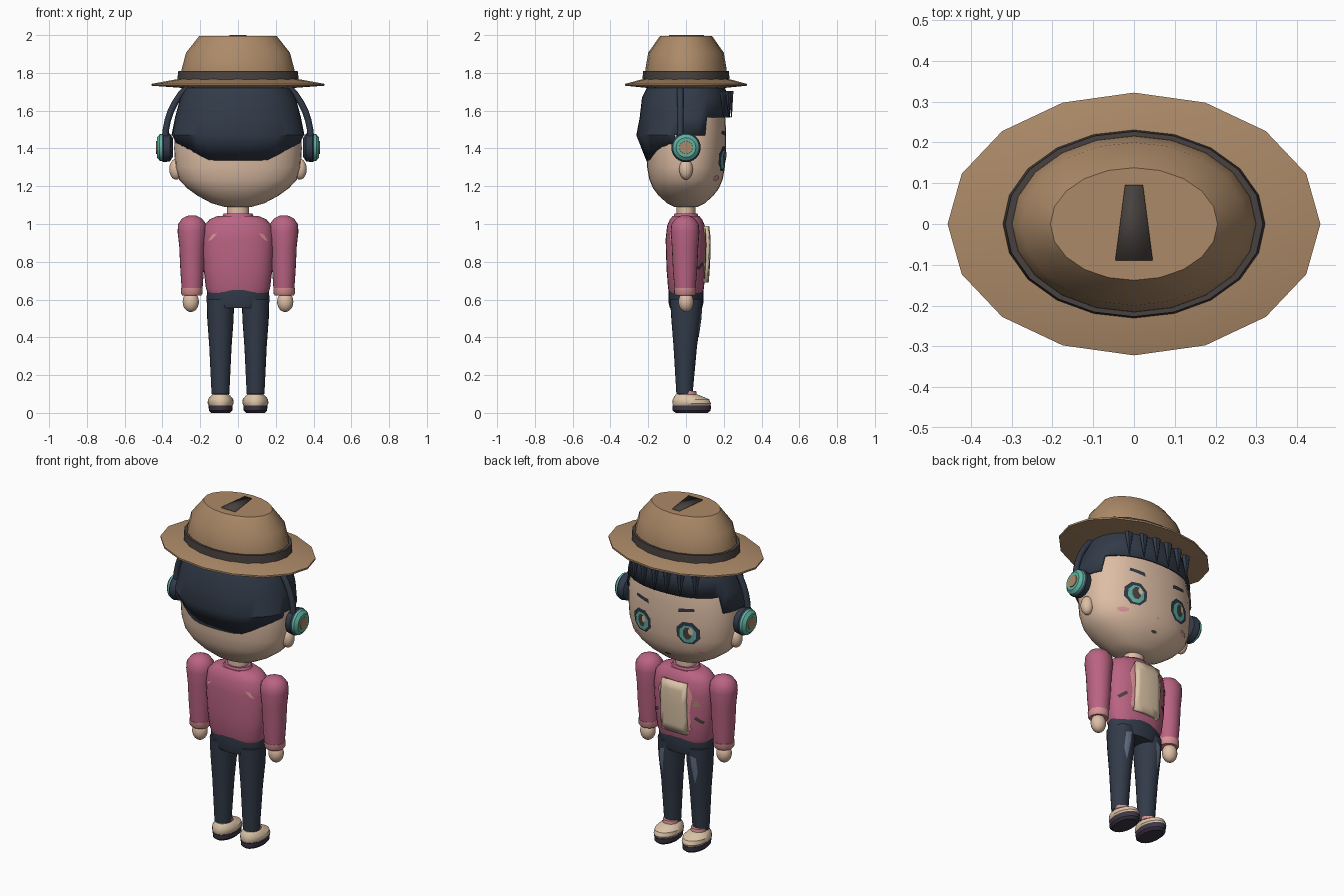
import bpy, bmesh, math
from mathutils import Vector, Matrix
from mathutils.bvhtree import BVHTree

cube = bpy.data.objects.get("Cube")
if cube:
    bpy.data.objects.remove(cube, do_unlink=True)


def material(name, rgb):
    lin = [((c / 255 + 0.055) / 1.055) ** 2.4 for c in rgb] + [1]
    m = bpy.data.materials.new(name)
    m.use_nodes = True
    m.diffuse_color = lin
    m.node_tree.nodes["Principled BSDF"].inputs["Base Color"].default_value = lin
    return m


TAN = material("hat tan", (172, 138, 104))
BROWN = material("band brown", (72, 65, 62))
NAVY = material("navy", (50, 59, 73))
SKIN = material("skin", (222, 190, 165))
PINK = material("jacket pink", (186, 99, 130))
BLUSH = material("pale pink", (218, 146, 150))
TEAL = material("teal", (95, 178, 162))
CREAM = material("cream", (220, 197, 168))
PLUM = material("sole plum", (62, 54, 70))
SLATE = material("worn slate", (98, 112, 134))


def finish(name, bm, mat, angle=35):
    mesh = bpy.data.meshes.new(name)
    bm.to_mesh(mesh)
    bm.free()
    ob = bpy.data.objects.new(name, mesh)
    bpy.context.collection.objects.link(ob)
    mesh.materials.append(mat)
    bpy.ops.object.select_all(action="DESELECT")
    ob.select_set(True)
    bpy.context.view_layer.objects.active = ob
    bpy.ops.object.shade_smooth_by_angle(angle=math.radians(angle))
    return ob


def loft(name, rings, mat, n=24, power=2, at=(0, 0, 0), turn=None, trim=None):
    """Skin rounded rings (z, rx, ry, centre y) and cap both ends."""
    bm, loops = bmesh.new(), []
    for z, rx, ry, *cy in rings:
        loop = []
        for i in range(n):
            a = 2 * math.pi * i / n
            c, s = math.cos(a), math.sin(a)
            x = rx * math.copysign(abs(c) ** (2 / power), c)
            y = ry * math.copysign(abs(s) ** (2 / power), s) + (cy[0] if cy else 0)
            loop.append(bm.verts.new((x, y, z)))
        loops.append(loop)
    for a, b in zip(loops, loops[1:]):
        for i in range(n):
            j = (i + 1) % n
            bm.faces.new((a[i], a[j], b[j], b[i]))
    bm.faces.new(loops[0][::-1])
    bm.faces.new(loops[-1])
    if trim:
        trim(bm)
    if turn:
        bm.transform(turn)
    bm.transform(Matrix.Translation(at))
    return finish(name, bm, mat)


def ellipsoid(name, at, size, mat):
    bm = bmesh.new()
    bmesh.ops.create_uvsphere(bm, u_segments=20, v_segments=12, radius=1)
    bm.transform(Matrix.Translation(at) @ Matrix.Diagonal((*size, 1)))
    return finish(name, bm, mat)


def decal(name, target, outline, mat, lift=0.004, facing=1, thick=0):
    """Drape a flat outline of (x, z) points over the target along y."""
    mesh = target.data
    tree = BVHTree.FromPolygons([v.co for v in mesh.vertices],
                                [p.vertices for p in mesh.polygons])
    pts = []
    for p, q in zip(outline, outline[1:] + outline[:1]):
        pts += [Vector(p).lerp(Vector(q), k / 3) for k in range(3)]
    mid = sum(pts, Vector((0, 0))) / len(pts)
    bm = bmesh.new()

    def drop(p):
        hit = tree.ray_cast(Vector((p.x, facing, p.y)), Vector((0, -facing, 0)))[0]
        y = hit.y if hit else 0
        return bm.verts.new((p.x, y + facing * lift, p.y))

    rings = [[drop(mid.lerp(p, f)) for p in pts] for f in (1, 0.7, 0.35)]
    centre = drop(mid)
    for i in range(len(pts)):
        j = (i + 1) % len(pts)
        for a, b in zip(rings, rings[1:]):
            bm.faces.new((a[i], a[j], b[j], b[i]))
        bm.faces.new((rings[-1][i], rings[-1][j], centre))
    bm.normal_update()
    if sum(f.normal.y for f in bm.faces) * facing < 0:
        bmesh.ops.reverse_faces(bm, faces=bm.faces[:])
    ob = finish(name, bm, mat)
    if thick:
        ob.modifiers.new("thickness", "SOLIDIFY").thickness = thick
    return ob


def oval(x, z, rx, rz, n=8):
    return [(x + rx * math.cos(2 * math.pi * (i + 0.5) / n),
             z + rz * math.sin(2 * math.pi * (i + 0.5) / n)) for i in range(n)]


# Hat
loft("hat_brim", [(1.72, 0.29, 0.2), (1.732, 0.457, 0.322), (1.742, 0.457, 0.322),
                  (1.768, 0.315, 0.225)], TAN, 16)
loft("hat_crown", [(1.76, 0.305, 0.22), (1.82, 0.298, 0.215), (1.907, 0.275, 0.2),
                   (1.995, 0.205, 0.138)], TAN, 20)
loft("hat_band", [(1.762, 0.322, 0.231), (1.81, 0.316, 0.227)], BROWN, 20)
bm = bmesh.new()
bm.faces.new([bm.verts.new((x, y, 2.0)) for x, y in
              ((-0.046, -0.09), (0.046, -0.09), (0.022, 0.095), (-0.022, 0.095))])
crease = finish("hat_crease", bm, BROWN)
crease.modifiers.new("thickness", "SOLIDIFY").thickness = 0.008

# Head and neck
head = loft("head", [(1.09, 0.07, 0.06), (1.11, 0.14, 0.1), (1.15, 0.215, 0.145),
                     (1.19, 0.27, 0.175), (1.235, 0.312, 0.194), (1.3, 0.332, 0.206),
                     (1.4, 0.338, 0.212), (1.5, 0.333, 0.212), (1.6, 0.31, 0.205),
                     (1.7, 0.27, 0.185)], SKIN, 32, 2.25)
loft("neck", [(1.0, 0.058, 0.05), (1.11, 0.058, 0.05)], SKIN)


# Hair: a layered cap opened over the face
def open_face(bm):
    for v in bm.verts:
        if v.co.z < 1.36:
            v.co.z += max(0, abs(v.co.x) - 0.17) * 0.4
    gone = []
    for f in bm.faces:
        c = f.calc_center_median()
        if len(f.verts) > 4 and c.z < 1.5 or c.z < 1.55 and c.y > 0.09 \
                or c.z < 1.46 and c.y > -0.06:
            gone.append(f)
    bmesh.ops.delete(bm, geom=gone, context="FACES")


hair = loft("hair_cap", [(1.335, 0.315, 0.21), (1.47, 0.352, 0.245, -0.018),
                         (1.565, 0.333, 0.24, -0.005), (1.67, 0.305, 0.228, -0.005),
                         (1.725, 0.275, 0.205)], NAVY, 40, 2.2, trim=open_face)
hair.modifiers.new("thickness", "SOLIDIFY").thickness = 0.012
for i in range(6):
    x = -0.2 + 0.08 * i
    y = 0.225 * math.sqrt(1 - (x / 0.34) ** 2) + 0.012
    loft("fringe_spike", [(-0.14, 0.002, 0.002, 0.006), (0, 0.028, 0.018)], NAVY, 6,
         at=(x, y, 1.705))

# Headphone band
curve = bpy.data.curves.new("headphone_band", "CURVE")
curve.dimensions = "3D"
curve.bevel_depth = 0.017
curve.bevel_resolution = 2
spline = curve.splines.new("POLY")
spline.points.add(24)
for i, p in enumerate(spline.points):
    a = math.pi * i / 24
    p.co = (0.385 * math.cos(a), -0.03, 1.45 + 0.385 * math.sin(a), 1)
curve.materials.append(NAVY)
bpy.context.collection.objects.link(bpy.data.objects.new("headphone_band", curve))

# Torso
torso = loft("jacket_body", [(0.635, 0.16, 0.088), (0.66, 0.17, 0.095), (0.76, 0.182, 0.103),
                             (0.92, 0.19, 0.108), (0.99, 0.18, 0.1), (1.025, 0.15, 0.085),
                             (1.042, 0.11, 0.07)], PINK, 28, 2.3)
loft("collar", [(1.03, 0.09, 0.07), (1.055, 0.075, 0.06)], PINK)
decal("shirt_front", torso, [(-0.085, 0.69), (0.085, 0.69), (0.08, 0.99), (-0.08, 0.99)],
      CREAM, 0.024, thick=0.03)
decal("badge", torso, [(-0.15, 0.86), (-0.11, 0.86), (-0.13, 0.905)], TAN)
loft("hips", [(0.555, 0.15, 0.085), (0.585, 0.166, 0.093), (0.65, 0.165, 0.093)], NAVY)

# Face centre
decal("nose", head, oval(0, 1.245, 0.008, 0.007), BLUSH)
decal("mouth", head, oval(0, 1.175, 0.02, 0.007), BROWN)

# Everything that comes in pairs
for s, side in ((1, "left"), (-1, "right")):
    def flip(points):
        return [(s * x, z) for x, z in points]

    outward = Matrix.Rotation(s * math.pi / 2, 4, "Y")
    ellipsoid(side + "_ear", (s * 0.328, 0, 1.29), (0.036, 0.036, 0.055), SKIN)

    # Headphone cup
    cup = (0, 0, 1.405)
    loft(side + "_cushion", [(0.345, 0.05, 0.05), (0.36, 0.073, 0.073), (0.395, 0.078, 0.078),
                             (0.412, 0.065, 0.065)], NAVY, at=cup, turn=outward)
    loft(side + "_cup", [(0.4, 0.072, 0.072), (0.415, 0.07, 0.07), (0.43, 0.052, 0.052)],
         TEAL, at=cup, turn=outward)
    loft(side + "_cup_centre", [(0.42, 0.037, 0.037), (0.434, 0.034, 0.034)],
         TAN, at=cup, turn=outward)

    # Eye, brow and cheek
    decal(side + "_eye_rim", head, flip(oval(0.15, 1.345, 0.07, 0.07)), NAVY, 0.005)
    decal(side + "_iris", head, flip(oval(0.15, 1.34, 0.05, 0.054)), TEAL, 0.008)
    decal(side + "_pupil", head, flip(oval(0.15, 1.345, 0.026, 0.038)), BROWN, 0.011)
    decal(side + "_eye_glint", head, oval(s * 0.15 - 0.02, 1.36, 0.014, 0.022), CREAM, 0.014)
    decal(side + "_brow", head, flip([(0.095, 1.462), (0.19, 1.478), (0.185, 1.495),
                                      (0.1, 1.485)]), NAVY, 0.006)
    decal(side + "_cheek", head, flip(oval(0.21, 1.243, 0.032, 0.014)), BLUSH, 0.005)

    # Arm
    loft(side + "_sleeve", [(0.64, 0.054, 0.054), (0.75, 0.062, 0.064), (0.88, 0.068, 0.07),
                            (0.96, 0.077, 0.076), (1.0, 0.074, 0.072), (1.03, 0.052, 0.05),
                            (1.045, 0.02, 0.02)], PINK, at=(s * 0.243, -0.005, 0))
    loft(side + "_cuff", [(0.622, 0.05, 0.05), (0.632, 0.057, 0.057), (0.66, 0.058, 0.058)],
         BLUSH, at=(s * 0.245, -0.005, 0))
    ellipsoid(side + "_hand", (s * 0.25, 0, 0.588), (0.043, 0.04, 0.054), SKIN)

    # Jacket details
    decal(side + "_lapel", torso, flip([(0.08, 0.7), (0.102, 0.72), (0.095, 0.82),
                                        (0.112, 0.92), (0.08, 0.99)]), BLUSH, 0.008)
    decal(side + "_pocket", torso, flip([(0.115, 0.785), (0.125, 0.8), (0.165, 0.77),
                                         (0.155, 0.755)]), BROWN)
    decal(side + "_back_patch", torso, flip([(0.11, 0.95), (0.135, 0.945), (0.16, 0.91),
                                             (0.14, 0.915)]), BLUSH, facing=-1)

    # Leg
    leg = loft(side + "_leg", [(0.1, 0.047, 0.043, -0.008), (0.35, 0.059, 0.062, -0.004),
                               (0.5, 0.07, 0.078), (0.6, 0.072, 0.084)], NAVY,
               at=(s * 0.093, 0, 0))
    decal(side + "_worn_patch", leg, flip([(0.085, 0.56), (0.12, 0.55), (0.125, 0.46),
                                           (0.105, 0.39), (0.095, 0.47)]), SLATE)

    # Shoe
    foot = (s * 0.092, 0, 0)
    loft(side + "_sole", [(0, 0.05, 0.085, 0.03), (0.012, 0.062, 0.1, 0.03),
                          (0.04, 0.064, 0.103, 0.03)], PLUM, at=foot)
    loft(side + "_shoe", [(0.036, 0.06, 0.098, 0.03), (0.05, 0.069, 0.102, 0.03),
                          (0.072, 0.067, 0.096, 0.026), (0.09, 0.052, 0.07, 0.01),
                          (0.098, 0.042, 0.055, 0.002)], CREAM, at=foot)
    loft(side + "_sock", [(0.08, 0.045, 0.05, 0.01), (0.115, 0.042, 0.046, 0.008)],
         BLUSH, at=foot)
